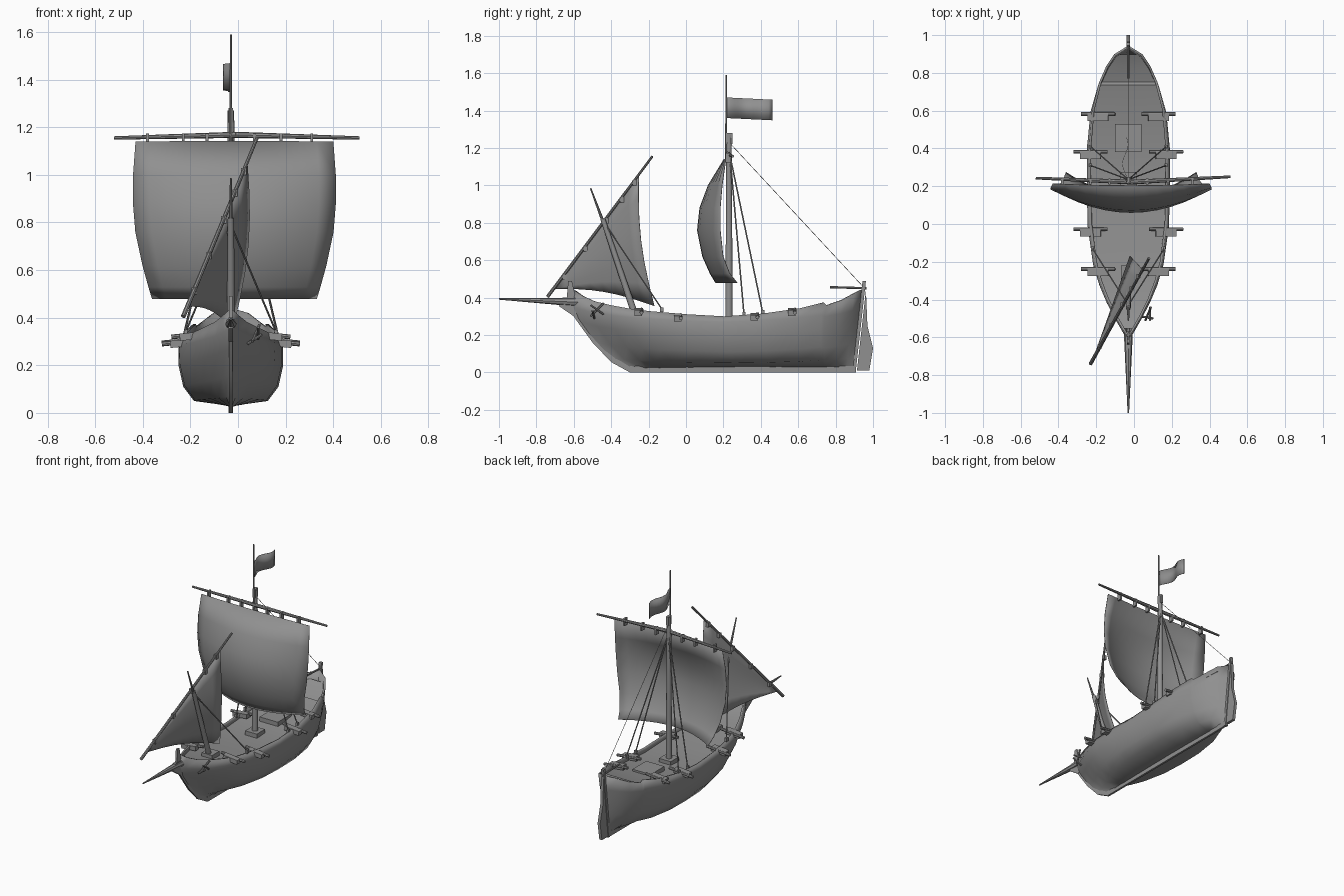
import bpy, bmesh, math
from mathutils import Vector, Matrix

default = bpy.data.objects.get("Cube")
if default:
    bpy.data.objects.remove(default, do_unlink=True)

MID = -0.03  # centreline of the ship

grey = bpy.data.materials.new("weathered grey")
grey.use_nodes = True
grey.diffuse_color = (0.28, 0.28, 0.28, 1)
grey.node_tree.nodes["Principled BSDF"].inputs["Base Color"].default_value = grey.diffuse_color


def finish(name, bm, angle=35):
    """Turn a bmesh into a named, shaded object."""
    bmesh.ops.recalc_face_normals(bm, faces=bm.faces)
    mesh = bpy.data.meshes.new(name)
    bm.to_mesh(mesh)
    bm.free()
    mesh.materials.append(grey)
    mesh.shade_smooth()
    mesh.set_sharp_from_angle(angle=math.radians(angle))
    obj = bpy.data.objects.new(name, mesh)
    bpy.context.collection.objects.link(obj)
    return obj


def rod(name, start, end, r1, r2=None, sides=8):
    start, end = Vector(start), Vector(end)
    axis = end - start
    matrix = Matrix.Translation((start + end) / 2) @ axis.to_track_quat('Z', 'Y').to_matrix().to_4x4()
    bm = bmesh.new()
    bmesh.ops.create_cone(bm, cap_ends=True, segments=sides, radius1=r1,
                          radius2=r1 if r2 is None else r2, depth=axis.length, matrix=matrix)
    return finish(name, bm)


def box(name, centre, size, tilt=0):
    bm = bmesh.new()
    matrix = Matrix.Translation(centre) @ Matrix.Rotation(tilt, 4, 'Y') @ Matrix.Diagonal((*size, 1))
    bmesh.ops.create_cube(bm, size=1, matrix=matrix)
    return finish(name, bm)


def plate(name, outline, thickness):
    """Upright plate on the centreline from a side outline of (y, z)."""
    bm = bmesh.new()
    face = bm.faces.new([bm.verts.new((MID - thickness / 2, y, z)) for y, z in outline])
    moved = bmesh.ops.extrude_face_region(bm, geom=[face])["geom"]
    bmesh.ops.translate(bm, vec=(thickness, 0, 0), verts=[v for v in moved if isinstance(v, bmesh.types.BMVert)])
    return finish(name, bm)


def sheet(name, rows, thickness):
    """Quad grid through rows of points, given a little thickness."""
    bm = bmesh.new()
    grid = [[bm.verts.new(p) for p in row] for row in rows]
    for upper, lower in zip(grid, grid[1:]):
        for i in range(len(upper) - 1):
            bm.faces.new((upper[i], upper[i + 1], lower[i + 1], lower[i]))
    bmesh.ops.remove_doubles(bm, verts=bm.verts, dist=0.0005)
    obj = finish(name, bm, 50)
    if thickness:
        solid = obj.modifiers.new("thickness", 'SOLIDIFY')
        solid.thickness = thickness
        solid.offset = -1
    return obj


# Hull: (station, fullness, sheer rise) from bow to stern
STATIONS = [(0, 0, 1), (.03, .16, .78), (.07, .33, .58), (.13, .55, .42), (.19, .72, .3),
            (.26, .86, .2), (.39, .98, .08), (.52, 1, 0), (.65, 1, .1), (.78, .92, .3),
            (.865, .76, .53), (.875, .74, .42), (.93, .56, .62), (.97, .36, .85), (1, 0, 1)]
# Level: half width, bow y, bow z, middle z, stern y, stern z, fineness
LEVELS = [(0, -.30, .01, .03, .90, .02, 1), (.155, -.42, .08, .05, .905, .08, 1.8),
          (.2, -.5, .17, .11, .915, .16, 1.5), (.22, -.58, .28, .2, .925, .25, 1.25),
          (.22, -.62, .36, .27, .935, .34, 1.1), (.208, -.6, .44, .3, .945, .44, 1)]


def hull_point(level, station, side):
    half, bow_y, bow_z, mid_z, stern_y, stern_z, fine = level
    s, full, rise = station
    end_z = bow_z if s < .52 else stern_z
    return (MID + side * half * full ** fine, bow_y + (stern_y - bow_y) * s, mid_z + (end_z - mid_z) * rise)


rows = []
for station in STATIONS:
    port = [hull_point(lv, station, -1) for lv in reversed(LEVELS)]
    starboard = [hull_point(lv, station, 1) for lv in LEVELS[1:]]
    rows.append(port + starboard)
sheet("hull", rows, 0.012)

# Deck set just below the rail
deck_rows = []
for station in STATIONS[1:-1]:
    x, y, z = hull_point(LEVELS[-1], station, 1)
    deck_rows.append([(MID + (x - MID) * k, y, z - 0.035) for k in (-0.98, 0, 0.98)])
sheet("deck", deck_rows, 0)

# Keel, stem, beak and rudder
plate("keel", [(-.3, 0), (.91, 0), (.91, .035), (-.3, .035)], 0.014)
plate("stem", [(-.3, 0), (-.4, .055), (-.5, .16), (-.58, .27), (-.64, .36), (-.63, .49), (-.61, .49),
               (-.59, .4), (-.55, .29), (-.47, .18), (-.38, .08), (-.3, .03)], 0.014)
plate("beak", [(-.66, .375), (-.68, .355), (-.6, .3), (-.56, .3), (-.58, .4), (-.66, .4)], 0.02)
rod("bowsprit", (MID, -.57, .375), (MID, -1, .393), 0.024, 0.004)
plate("stern_post", [(.89, 0), (.907, 0), (.962, .49), (.944, .49)], 0.02)
plate("rudder", [(.914, .01), (.98, .01), (1, .13), (.97, .25), (.962, .44)], 0.02)
rod("tiller", (MID, .77, .456), (MID, .965, .45), 0.006)

# Deck fittings
box("hatch", (MID, .455, .295), (.14, .15, .03))
box("main_mast_step", (MID, .23, .28), (.09, .09, .03))
box("fore_mast_step", (MID, -.26, .315), (.08, .08, .03))

# Beams and brackets through the rail
for y, reach, z in [(.57, .2, .315), (.37, .24, .29), (-.04, .24, .285), (-.25, .2, .315)]:
    for side in (-1, 1):
        tilt = side * 0.1
        out, inner = MID + side * (reach + .05), MID + side * (reach - .13)
        rod("rail_beam", (inner, y + .012, z + .022), (out, y + .012, z + .004), 0.01)
        box("rail_bracket", (MID + side * (reach - .04), y - .005, z + .008), (.11, .04, .03), tilt)

# Main mast, top pole and flag
rod("main_mast", (MID, .23, .26), (MID, .23, 1.27), 0.02, 0.014, 12)
box("mast_head", (MID, .232, 1.25), (.02, .034, .06))
rod("top_pole", (MID, .215, 1.14), (MID, .215, 1.59), 0.006, 0.004)
flag_rows = []
for top in (1.47, 1.36):
    row = []
    for i in range(13):
        t = i / 12
        row.append((MID - .015 + .015 * math.cos(t * math.tau * 1.2), .217 + .245 * t, top - .012 * t))
    flag_rows.append(row)
sheet("flag", flag_rows, 0.002)

# Main yard with sail ties
rod("yard_left", (-.01, .222, 1.168), (.51, .25, 1.155), 0.013, 0.007)
rod("yard_right", (-.01, .222, 1.168), (-.52, .243, 1.155), 0.013, 0.007)
for x in (-.38, -.23, -.13, .07, .18, .31):
    box("sail_tie", (x, .225, 1.148), (.012, .03, .05))

# Main sail: height, half width, edge y, belly y
SAIL = [(1.14, .415, .215, .205), (1, .425, .195, .12), (.88, .425, .185, .075), (.76, .415, .185, .062),
        (.62, .385, .2, .09), (.53, .36, .235, .13), (.48, .345, .275, .16)]
sail_rows = []
for z, half, edge, belly in SAIL:
    columns = [i / 6 for i in range(-6, 7)]
    sail_rows.append([(-.015 + half * u, edge + (belly - edge) * (1 - u * u), z) for u in columns])
sheet("main_sail", sail_rows, 0.003)

# Raked fore mast and slanted yard
rod("fore_mast", (MID, -.27, .3), (MID, -.445, .82), 0.018, 0.013, 12)
rod("fore_pole", (MID, -.43, .77), (MID, -.51, .985), 0.009, 0.004)
low, high = Vector((-.23, -.74, .405)), Vector((.08, -.18, 1.155))
rod("fore_yard", low, high, 0.01, 0.007)
for t in (.15, .35, .55, .7, .82):
    p = low.lerp(high, t)
    box("fore_sail_tie", p - Vector((0, -.006, .006)), (.022, .022, .03))

# Triangular fore sail
tack, peak, clew = low.lerp(high, .055), low.lerp(high, .87), Vector((-.02, -.17, .355))
fore_rows = []
for i in range(9):
    t = i / 8
    head = tack.lerp(peak, t)
    foot = tack.lerp(clew, t)
    row = []
    for j in range(7):
        u = j / 6
        p = head.lerp(foot, u)
        p.x += .035 * math.sin(math.pi * u) * t
        p.y -= .03 * math.sin(math.pi * u) * t ** 4
        p.z += .03 * math.sin(math.pi * t) * u
        row.append(p)
    fore_rows.append(row)
sheet("fore_sail", fore_rows, 0.003)

# Standing rigging on both sides
for side in (-1, 1):
    for y, z in ((.31, .31), (.41, .32)):
        rod("main_shroud", (MID, .235, 1.16), (MID + side * .2, y, z), 0.004, sides=6)
        box("shroud_block", (MID + side * .2, y, z), (.015, .018, .025))
    rod("fore_shroud", (MID, -.43, .79), (MID + side * .19, -.13, .34), 0.004, sides=6)
    box("fore_shroud_block", (MID + side * .19, -.13, .335), (.015, .02, .025))
rod("back_stay", (MID, .24, 1.22), (MID, .95, .455), 0.0015, sides=6)

# Anchor at the bow
rod("anchor_shank", (.06, -.51, .3), (.09, -.44, .37), 0.006)
rod("anchor_stock", (.085, -.51, .36), (.085, -.44, .31), 0.005)
rod("anchor_arm", (.04, -.49, .29), (.1, -.5, .33), 0.006)
